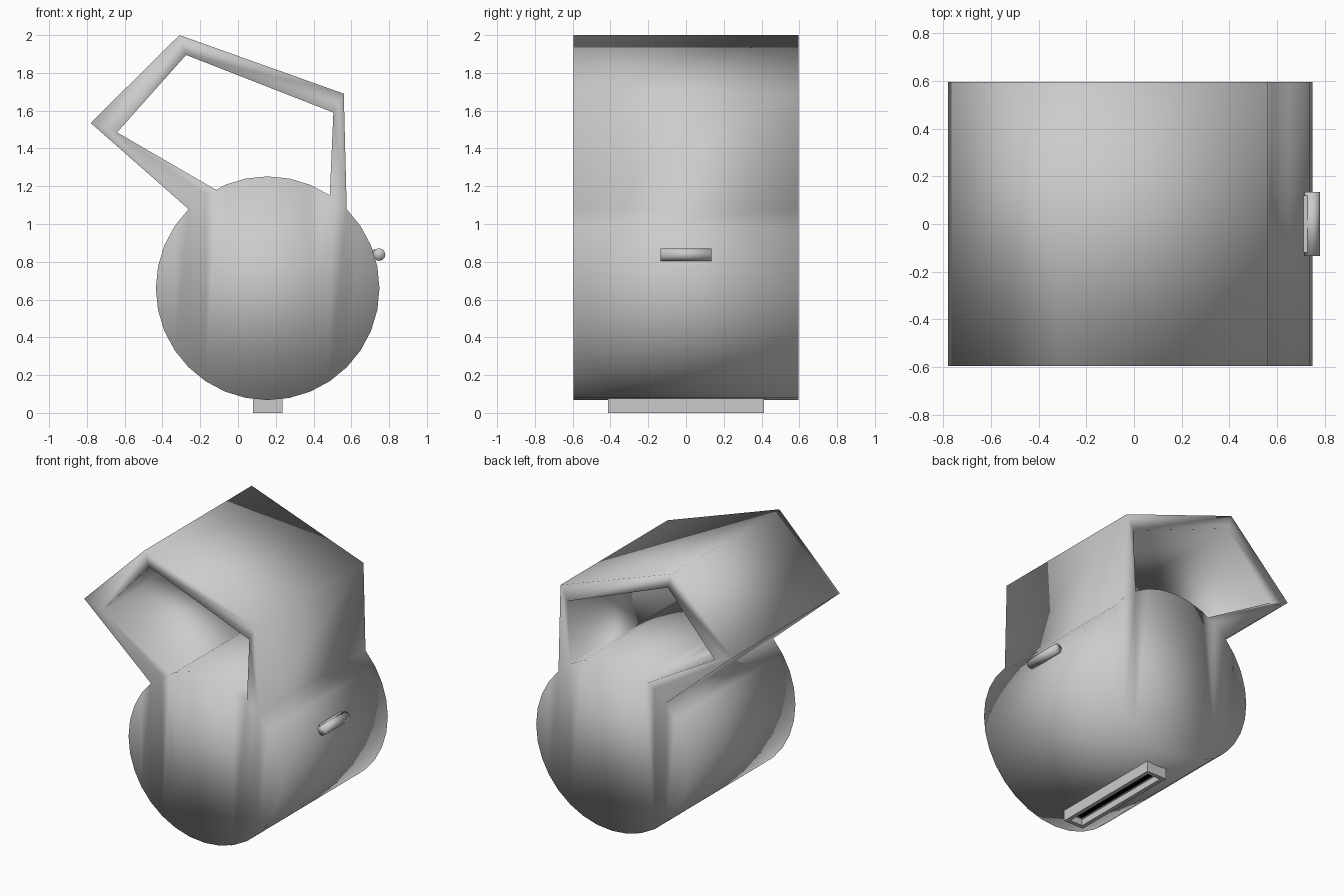
import bpy, bmesh
from math import sin, cos, pi
from mathutils import Matrix, Vector

if "Cube" in bpy.data.objects:
    bpy.data.objects.remove(bpy.data.objects["Cube"])

CX, CZ, R, HALF, N = 0.157, 0.66, 0.592, 0.595, 32


def make_object(name, bm, smooth=False):
    bmesh.ops.recalc_face_normals(bm, faces=bm.faces[:])
    mesh = bpy.data.meshes.new(name)
    bm.to_mesh(mesh)
    bm.free()
    for p in mesh.polygons:
        p.use_smooth = smooth
    ob = bpy.data.objects.new(name, mesh)
    bpy.context.collection.objects.link(ob)
    return ob


def box(name, lo, hi, inset=0, depth=0):
    bm = bmesh.new()
    bmesh.ops.create_cube(bm, size=1)
    for v in bm.verts:
        v.co = Vector([l + (c + 0.5) * (h - l) for c, l, h in zip(v.co, lo, hi)])
    if inset:
        bm.normal_update()
        bottom = min(bm.faces, key=lambda f: f.calc_center_median().z)
        bmesh.ops.inset_region(bm, faces=[bottom], thickness=inset)
        # sink an open recess into the underside
        ext = bmesh.ops.extrude_discrete_faces(bm, faces=[bottom])["faces"]
        bmesh.ops.translate(bm, verts=ext[0].verts[:], vec=(0, 0, depth))
    return make_object(name, bm)


# Body and frame: 2D profile faces in x, z, joined into one slab along y
pts = [(CX + R * cos(2 * pi * i / N), CZ + R * sin(2 * pi * i / N)) for i in range(N)]
outer = [(0.56, 1.69), (-0.31, 2.0), (-0.78, 1.535)]
inner = [(0.505, 1.59), (-0.275, 1.895), (-0.64, 1.485)]
o0, i0, root = N, N + 3, N + 6
pts += outer + inner + [(-0.115, 1.18)]

faces = [(0, 1, N - 1), (15, 16, 17)]
for i in range(1, 15):
    strip = [i, i + 1, (N - i - 1), (N - i)]
    if i == 10:
        strip.insert(1, root)
    faces.append(tuple(strip))
faces += [(4, o0, i0, 5),
          (o0, o0 + 1, i0 + 1, i0),
          (o0 + 1, o0 + 2, i0 + 2, i0 + 1),
          (o0 + 2, 12, 11, root, i0 + 2)]

bm = bmesh.new()
front = [bm.verts.new((x, -HALF, z)) for x, z in pts]
back = [bm.verts.new((x, HALF, z)) for x, z in pts]
count = {}
for f in faces:
    bm.faces.new([front[i] for i in f])
    bm.faces.new([back[i] for i in reversed(f)])
    for a, b in zip(f, f[1:] + f[:1]):
        key = (min(a, b), max(a, b))
        count[key] = count.get(key, 0) + 1
for (a, b), n in count.items():
    if n == 1:
        bm.faces.new((front[a], front[b], back[b], back[a]))
make_object("body_and_frame", bm, smooth=True)

# Hollow rectangular foot with a dark slot
box("foot", (0.08, -0.413, 0), (0.235, 0.413, 0.085), inset=0.04, depth=0.045)
slot = box("foot_slot", (0.121, -0.372, 0.044), (0.194, 0.372, 0.08))
mat = bpy.data.materials.new("black")
mat.diffuse_color = (0, 0, 0, 1)
mat.use_nodes = True
mat.node_tree.nodes["Principled BSDF"].inputs["Base Color"].default_value = mat.diffuse_color
slot.data.materials.append(mat)

# Side bar and the mount behind it
bm = bmesh.new()
bmesh.ops.create_cone(bm, cap_ends=True, segments=16, radius1=0.033, radius2=0.033,
                      depth=0.27, matrix=Matrix.Translation((0.747, 0, 0.838)) @ Matrix.Rotation(pi / 2, 4, "X"))
make_object("side_bar", bm, smooth=True)
box("side_bar_mount", (0.68, -0.12, 0.812), (0.745, 0.12, 0.864))
